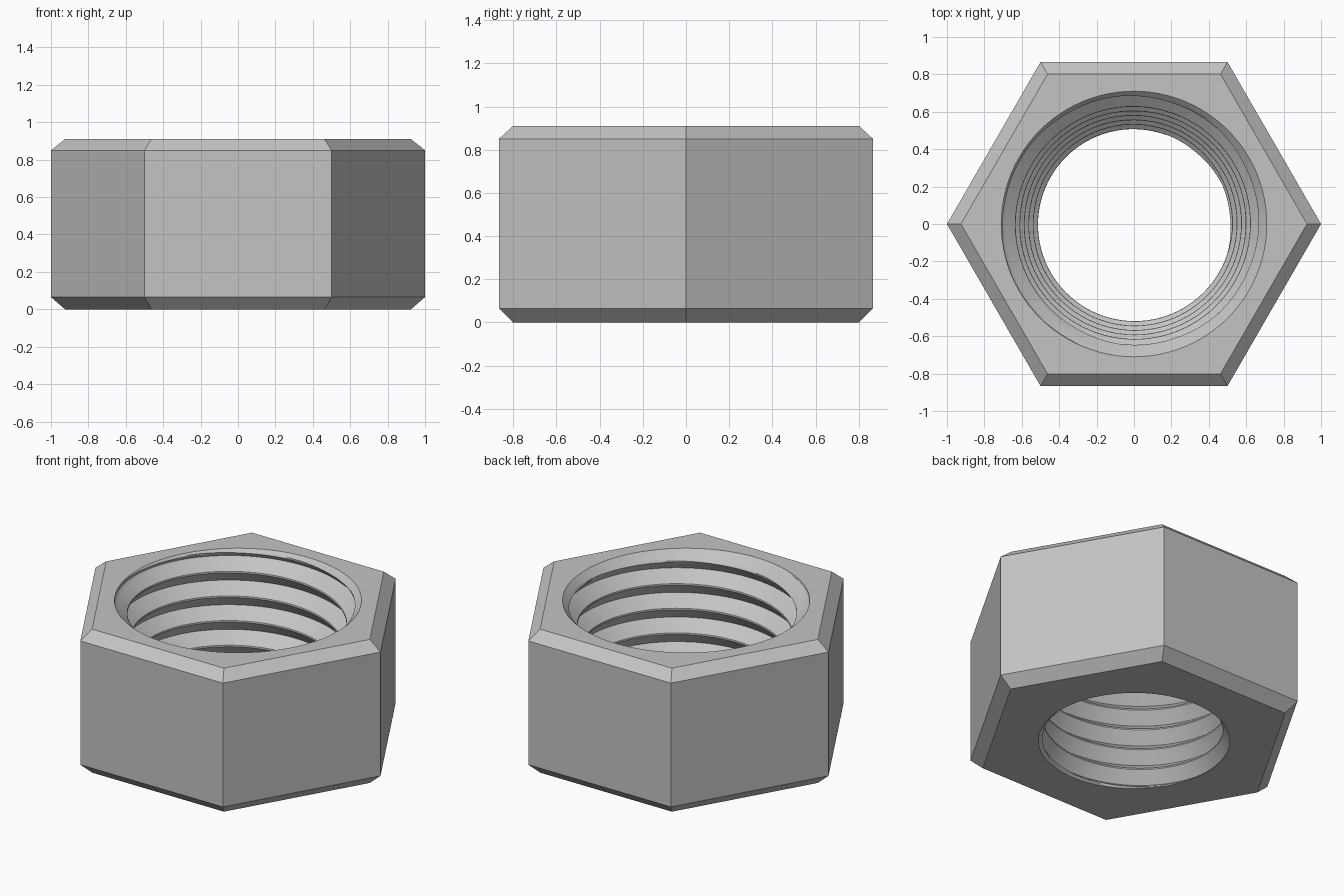
import bpy, bmesh
from math import pi, cos, sin, radians

cube = bpy.data.objects.get("Cube")
if cube:
    bpy.data.objects.remove(cube)

HEIGHT = 0.91        # total height
SEGMENTS = 96        # points around every loop, a multiple of six
PITCH = 0.145        # thread pitch
STEPS = 16           # rows per thread turn
DEPTH = 0.07         # thread depth
ROOT_Z = 0.885       # height of one thread root on the -x side
TOP_R, BOTTOM_R = 0.71, 0.55


def angle(j):
    return 2 * pi * j / SEGMENTS - pi


def hex_radius(corner, a):
    """Distance to the hexagon outline in direction a."""
    return corner * cos(pi / 6) / cos(a % (pi / 3) - pi / 6)


def bore_radius(z, phase):
    """Tapered sawtooth thread with a countersink at both ends."""
    if z <= 0:
        return BOTTOM_R
    if z >= HEIGHT:
        return TOP_R
    if phase < 0.5:
        tooth = 1 - phase / 0.5
    else:
        tooth = max(0, (phase - 0.5625) / 0.4375)
    thread = 0.512 + 0.165 * (z - 0.08) + DEPTH * tooth
    return max(min(thread, TOP_R), TOP_R - HEIGHT + z, BOTTOM_R - z)


bm = bmesh.new()


def ring(radius_at, z):
    return [bm.verts.new((radius_at(angle(j)) * cos(angle(j)),
                          radius_at(angle(j)) * sin(angle(j)), z))
            for j in range(SEGMENTS)]


def bridge(lower, upper):
    for j in range(SEGMENTS):
        n = (j + 1) % SEGMENTS
        bm.faces.new((lower[j], lower[n], upper[n], upper[j]))


# Hexagonal body with chamfered rims, between the two bore openings
loops = [ring(lambda a: BOTTOM_R, 0)]
for corner, z in ((0.925, 0), (1, 0.065), (1, HEIGHT - 0.06), (0.925, HEIGHT)):
    loops.append(ring(lambda a: hex_radius(corner, a), z))
loops.append(ring(lambda a: TOP_R, HEIGHT))
for lower, upper in zip(loops, loops[1:]):
    bridge(lower, upper)

# Helical thread: rows climb one pitch per turn and join to the next turn
turns = 9
rows = turns * STEPS + 1
columns = []
for j in range(SEGMENTS):
    column = []
    for i in range(rows + STEPS):
        z = ROOT_Z + PITCH * (i / STEPS - turns + 1 + j / SEGMENTS)
        z = min(max(z, 0), HEIGHT)
        r = bore_radius(z, (i % STEPS) / STEPS)
        column.append(bm.verts.new((r * cos(angle(j)), r * sin(angle(j)), z)))
    columns.append(column)
for j in range(SEGMENTS):
    last = j == SEGMENTS - 1
    here, there = columns[j], columns[(j + 1) % SEGMENTS]
    shift = STEPS if last else 0
    for i in range(rows - 1):
        bm.faces.new((here[i], here[i + 1],
                      there[i + 1 + shift], there[i + shift]))

bmesh.ops.remove_doubles(bm, verts=bm.verts, dist=0.0003)
loose = [v for v in bm.verts if not v.link_faces]
bmesh.ops.delete(bm, geom=loose, context='VERTS')
bmesh.ops.recalc_face_normals(bm, faces=bm.faces)

mesh = bpy.data.meshes.new("hex_nut")
bm.to_mesh(mesh)
bm.free()
nut = bpy.data.objects.new("hex_nut", mesh)
bpy.context.collection.objects.link(nut)

# Plain steel
steel = bpy.data.materials.new("steel_grey")
steel.use_nodes = True
colour = (0.55, 0.55, 0.55, 1)
steel.diffuse_color = colour
steel.node_tree.nodes["Principled BSDF"].inputs["Base Color"].default_value = colour
mesh.materials.append(steel)

bpy.ops.object.select_all(action='DESELECT')
nut.select_set(True)
bpy.context.view_layer.objects.active = nut
bpy.ops.object.shade_smooth_by_angle(angle=radians(30))
